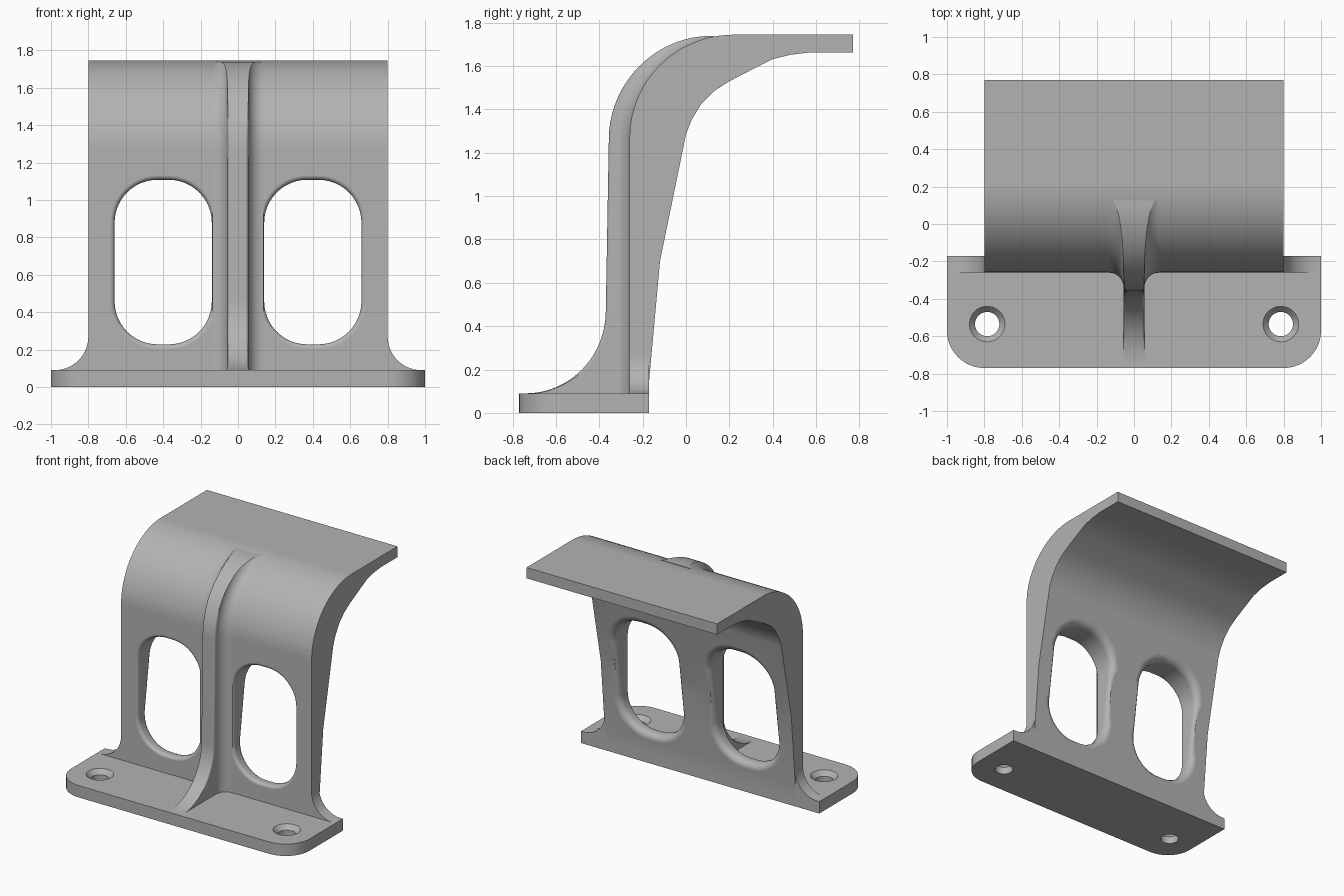
import bpy, bmesh
from math import sin, cos, pi, radians, sqrt, acos
from mathutils import Vector

if "Cube" in bpy.data.objects:
    bpy.data.objects.remove(bpy.data.objects["Cube"], do_unlink=True)

GREY = (0.45, 0.45, 0.45, 1)
mat = bpy.data.materials.new("cast grey")
mat.use_nodes = True
mat.diffuse_color = GREY
mat.node_tree.nodes["Principled BSDF"].inputs["Base Color"].default_value = GREY


def loft(name, rings):
    """Closed rings of equal length, skinned together and capped."""
    bm = bmesh.new()
    rows = [[bm.verts.new(p) for p in ring] for ring in rings]
    n = len(rows[0])
    for a, b in zip(rows, rows[1:]):
        for i in range(n):
            j = (i + 1) % n
            bm.faces.new((a[i], a[j], b[j], b[i]))
    bm.faces.new(rows[0])
    bm.faces.new(rows[-1])
    bmesh.ops.recalc_face_normals(bm, faces=bm.faces)
    mesh = bpy.data.meshes.new(name)
    bm.to_mesh(mesh)
    bm.free()
    mesh.materials.append(mat)
    obj = bpy.data.objects.new(name, mesh)
    bpy.context.collection.objects.link(obj)
    return obj


def activate(obj):
    bpy.ops.object.select_all(action='DESELECT')
    obj.select_set(True)
    bpy.context.view_layer.objects.active = obj


def cut(obj, cutters):
    activate(obj)
    for c in cutters:
        mod = obj.modifiers.new("cut", 'BOOLEAN')
        mod.operation, mod.solver, mod.object = 'DIFFERENCE', 'EXACT', c
        bpy.ops.object.modifier_apply(modifier=mod.name)
        bpy.data.objects.remove(c, do_unlink=True)


def finish(obj):
    activate(obj)
    bpy.ops.object.shade_smooth_by_angle(angle=radians(28))
    mod = obj.modifiers.new("weighted normals", 'WEIGHTED_NORMAL')
    mod.keep_sharp = True


def arc(cx, cy, rx, ry, a0, a1, n):
    return [(cx + rx * cos(radians(a0 + (a1 - a0) * i / n)),
             cy + ry * sin(radians(a0 + (a1 - a0) * i / n))) for i in range(n + 1)]


# Base plate with rounded front corners and countersunk screw holes
BASE, FRONT, BACK = 0.09, -0.26, -0.17
outline = [(1, BACK), (-1, BACK)]
outline += arc(-0.8, -0.57, 0.2, 0.2, 180, 270, 12) + arc(0.8, -0.57, 0.2, 0.2, 270, 360, 12)
base = loft("base_plate", [[(x, y, z) for x, y in outline] for z in (0, BASE)])
holes = []
for side in (-1, 1):
    steps = [(-0.1, 0.065), (0.055, 0.065), (BASE, 0.095), (0.2, 0.095)]
    holes.append(loft("screw_hole", [[(x, y, z) for x, y in arc(side * 0.785, -0.535, r, r, 0, 352.5, 47)]
                                     for z, r in steps]))
cut(base, holes)
finish(base)

# Curved wall: one profile swept sideways
BEND = (0.22, 1.27, 0.48, 0.475)
BENDS = 24
back_edge = [(BACK, 0.05), (BACK, 0.15), (-0.12, 0.7), (0, 1.285), (0.025, 1.35), (0.07, 1.425),
             (0.13, 1.485), (0.2, 1.53), (0.32, 1.592), (0.4, 1.632), (0.48, 1.652),
             (0.57, 1.663), (0.77, 1.663)]
profile = [(FRONT, 0.05)] + arc(*BEND, 180, 90, BENDS) + [(0.77, 1.745)] + back_edge[::-1]
wall = loft("curved_wall", [[(x, y, z) for y, z in profile] for x in (-0.8, 0.8)])


def back_y(z):
    for (y0, z0), (y1, z1) in zip(back_edge, back_edge[1:]):
        if z <= z1:
            return y0 + (y1 - y0) * (z - z0) / (z1 - z0)
    return 0.77


# Two windows whose rims flare at the front and back
def window_ring(cx, grow, depth):
    hw, hh, r = 0.26, 0.44, 0.23
    pts = []
    for k, (sx, sz) in enumerate(((1, 1), (-1, 1), (-1, -1), (1, -1))):
        pts += arc(cx + sx * (hw - r), 0.668 + sz * (hh - r), r + grow, r + grow,
                   90 * k, 90 * k + 90, 12)
    return [(x, depth(z), z) for x, z in pts]


windows = []
F, B = 0.025, 0.05
quarter = [pi / 2 * i / 5 for i in range(6)]
for side in (-1, 1):
    cx = side * 0.4
    rings = [window_ring(cx, F, lambda z: FRONT - 0.2)]
    rings += [window_ring(cx, F * (1 - sin(a)), lambda z: FRONT + F * (1 - cos(a))) for a in quarter]
    rings += [window_ring(cx, B * (1 - cos(a)), lambda z: back_y(z) - B * (1 - sin(a))) for a in quarter]
    rings += [window_ring(cx, B, lambda z: 0.3)]
    windows.append(loft("window_cutter", rings))
cut(wall, windows)
finish(wall)

# Concave gussets that spread the wall foot over the base ends
for side, label in ((-1, "right"), (1, "left")):
    pts = [(0.79, 0.27)] + arc(0.98, 0.27, 0.18, 0.18, 180, 270, 14) + [(0.98, 0.07), (0.79, 0.07)]
    finish(loft(label + "_foot_gusset", [[(side * x, y, z) for x, z in pts] for y in (FRONT, BACK)]))

# Central rib: cross-section with blended sides, lofted up the wall
HALF, R, ROUND = 0.055, 0.08, 0.015


def rib_section(y, z, ny, nz, d):
    top = min(d, R)
    sweep = acos((R - top) / R)
    blend = [(HALF + R - R * sin(sweep * i / 8), R - R * cos(sweep * i / 8)) for i in range(9)]
    edge = blend[-1][0]
    rnd = min(ROUND, max(d - R, 0.0005))
    crest = arc(edge - rnd, d - rnd, rnd, rnd, 0, 90, 4)
    half = [(HALF + R, -0.004)] + blend + crest
    full = half + [(-x, h) for x, h in half[::-1]]
    return [(x, y + ny * h, z + nz * h) for x, h in full]


stations = [rib_section(FRONT, 0.07, -1, 0, 0.48)]
for i in range(17):
    a = pi / 2 * i / 16
    stations.append(rib_section(FRONT, 0.47 - 0.38 * cos(a), -1, 0, 0.48 - 0.37 * sin(a)))
for i, (y, z) in enumerate(arc(*BEND, 180, 90, BENDS)):
    t = 90 * i / BENDS
    if t < 80:
        d = 0.095 * (1 - (t / 80) ** 1.6) + 0.001
        stations.append(rib_section(y, z, -cos(radians(t)), sin(radians(t)), d))
finish(loft("centre_rib", stations))
